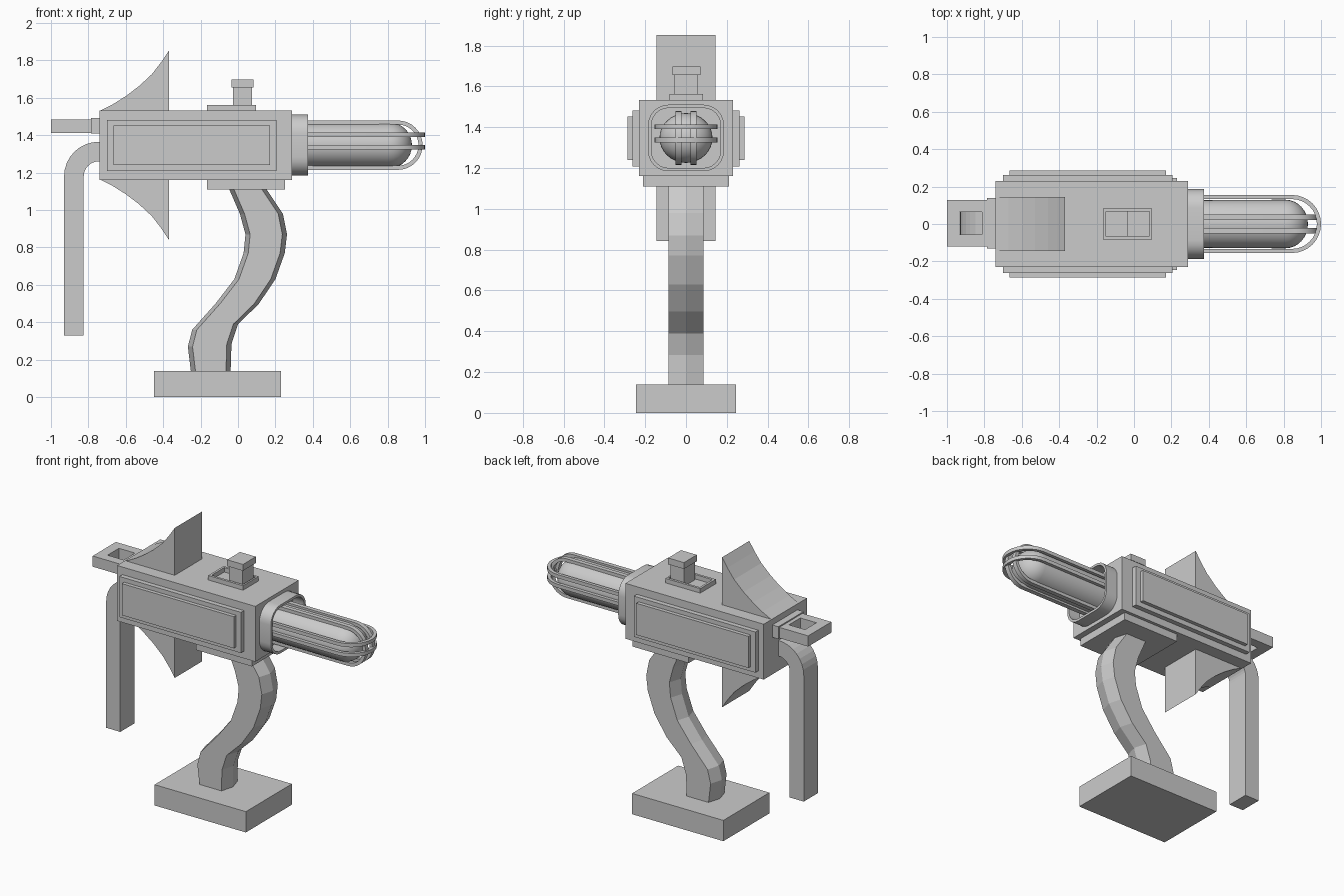
import bpy, bmesh
from math import sin, cos, pi, radians
from mathutils import Matrix

if "Cube" in bpy.data.objects:
    bpy.data.objects.remove(bpy.data.objects["Cube"])

CZ = 1.347  # height of the main axis


def finish(name, bm, smooth=False):
    bmesh.ops.recalc_face_normals(bm, faces=bm.faces)
    me = bpy.data.meshes.new(name)
    bm.to_mesh(me)
    bm.free()
    ob = bpy.data.objects.new(name, me)
    bpy.context.collection.objects.link(ob)
    if smooth:
        bpy.ops.object.select_all(action='DESELECT')
        ob.select_set(True)
        bpy.context.view_layer.objects.active = ob
        bpy.ops.object.shade_smooth_by_angle(angle=radians(30))
    return ob


def loft(name, rings, smooth=False, closed=False):
    """Skin a list of equal-length rings; cap the ends or close the loop."""
    bm = bmesh.new()
    vs = [[bm.verts.new(p) for p in r] for r in rings]
    n = len(vs[0])
    pairs = list(zip(vs, vs[1:])) + ([(vs[-1], vs[0])] if closed else [])
    for a, b in pairs:
        for i in range(n):
            j = (i + 1) % n
            bm.faces.new((a[i], a[j], b[j], b[i]))
    if not closed:
        bm.faces.new(vs[0])
        bm.faces.new(vs[-1])
    return finish(name, bm, smooth)


def box(name, x0, x1, y0, y1, z0, z1):
    ring = lambda z: [(x0, y0, z), (x1, y0, z), (x1, y1, z), (x0, y1, z)]
    return loft(name, [ring(z0), ring(z1)])


def frame(name, outer, inner, z0, z1):
    """Rectangular frame; outer and inner are (x0, x1, y0, y1)."""
    def ring(r, z):
        return [(r[0], r[2], z), (r[1], r[2], z), (r[1], r[3], z), (r[0], r[3], z)]
    return loft(name, [ring(outer, z0), ring(outer, z1), ring(inner, z1), ring(inner, z0)], closed=True)


# Main body with stepped side panels
box("body", -0.74, 0.29, -0.23, 0.23, 1.16, 1.533)
for side, s in (("front", -1), ("back", 1)):
    for part, x0, x1, z0, z1, y in (("panel_base", -0.70, 0.205, 1.208, 1.482, 0.262),
                                    ("panel_face", -0.665, 0.17, 1.24, 1.453, 0.287)):
        a, b = sorted((s * 0.2, s * y))
        box(f"{side}_{part}", x0, x1, a, b, z0, z1)

# Curved fins above and below
fin = [(-0.74, 0.183), (-0.67, 0.218), (-0.60, 0.262), (-0.53, 0.315),
       (-0.46, 0.38), (-0.41, 0.445), (-0.37, 0.505), (-0.37, 0.17), (-0.74, 0.17)]
for name, s in (("upper_fin", 1), ("lower_fin", -1)):
    loft(name, [[(x, y, CZ + s * z) for x, z in fin] for y in (-0.145, 0.145)])

# Stand: foot, mounting plate and S-shaped hexagonal stem
box("foot", -0.45, 0.23, -0.245, 0.245, 0, 0.14)
box("mount_plate", -0.167, 0.25, -0.21, 0.21, 1.11, 1.18)
stem = [(-0.25, 0.12, -0.04, 0.12), (-0.268, 0.27, -0.035, 0.283), (-0.245, 0.36, 0.0, 0.39),
        (-0.12, 0.50, 0.11, 0.497), (-0.02, 0.63, 0.20, 0.63), (0.03, 0.77, 0.25, 0.77),
        (0.04, 0.87, 0.262, 0.87), (0.01, 0.98, 0.24, 0.98), (-0.055, 1.13, 0.14, 1.13)]
rings = []
for lx, lz, rx, rz in stem:
    e, w = 0.025, 0.085
    rings.append([(lx, 0, lz), (lx + e, -w, lz), (rx - e, -w, rz),
                  (rx, 0, rz), (rx - e, w, rz), (lx + e, w, lz)])
loft("stem", rings)

# Top sight in a shallow tray
frame("sight_tray", (-0.165, 0.095, -0.082, 0.084), (-0.15, 0.083, -0.066, 0.068), 1.52, 1.563)
box("sight_post", -0.028, 0.075, -0.058, 0.06, 1.52, 1.66)
box("sight_cap", -0.034, 0.084, -0.067, 0.07, 1.655, 1.698)

# Rear loop and its bracket
box("rear_bracket", -0.785, -0.73, -0.13, 0.138, 1.41, 1.493)
frame("rear_loop", (-1.0, -0.77, -0.119, 0.128), (-0.932, -0.812, -0.057, 0.064), 1.413, 1.485)

# Hanging rear pipe with a quarter bend
def pipe_ring(x_out, z_out, x_in, z_in):
    return [(x_out, -0.075, z_out), (x_out, 0.075, z_out), (x_in, 0.075, z_in), (x_in, -0.075, z_in)]

pipe = [pipe_ring(-0.93, 0.33, -0.825, 0.33)]
for i in range(9):
    c, s = cos(i * pi / 16), sin(i * pi / 16)
    pipe.append(pipe_ring(-0.745 - 0.185 * c, 1.18 + 0.185 * s, -0.745 - 0.08 * c, 1.18 + 0.08 * s))
pipe.append(pipe_ring(-0.72, 1.365, -0.72, 1.26))
loft("rear_pipe", pipe)


# Rounded hollow collar
def rounded(x, hy, hz, r, n=6):
    pts = []
    for q, (sy, sz) in enumerate(((1, 1), (-1, 1), (-1, -1), (1, -1))):
        for i in range(n + 1):
            a = (q + i / n) * pi / 2
            pts.append((x, sy * (hy - r) + r * cos(a), CZ + sz * (hz - r) + r * sin(a)))
    return pts

loft("collar", [rounded(0.28, 0.186, 0.163, 0.10), rounded(0.375, 0.186, 0.163, 0.10),
                rounded(0.375, 0.17, 0.147, 0.085), rounded(0.28, 0.17, 0.147, 0.085)],
     smooth=True, closed=True)

# Glowing-tube style core with a domed tip
bm = bmesh.new()
bmesh.ops.create_uvsphere(bm, u_segments=32, v_segments=16, radius=1,
                          matrix=Matrix.Rotation(pi / 2, 4, 'Y'))
for v in bm.verts:
    x = 0.27 if v.co.x < -1e-4 else 0.81 + 0.12 * v.co.x
    v.co = (x, 0.13 * v.co.y, CZ + 0.122 * v.co.z)
finish("core", bm, smooth=True)


# Cage of U-shaped bars around the core
def hoop(name, radius, cx, to3d, w=0.015, t=0.022, n=16):
    path = [(0.27, -1, 0.0)] + [(cx, sin(a), cos(a)) for a in
                               (-pi / 2 + pi * i / n for i in range(n + 1))] + [(0.27, 1, 0.0)]
    rings = []
    for x, s, c in path:
        outer, inner = (x + radius * c, radius * s), (x + (radius - t) * c, (radius - t) * s)
        rings.append([to3d(*outer, -w), to3d(*outer, w), to3d(*inner, w), to3d(*inner, -w)])
    loft(name, rings, smooth=True)

for i, y in enumerate((-0.036, 0.036)):
    hoop(f"vertical_cage_bar_{i + 1}", 0.132, 0.855, lambda x, u, o, y=y: (x, y + o, CZ + u))
for i, z in enumerate((1.337, 1.402)):
    hoop(f"horizontal_cage_bar_{i + 1}", 0.155, 0.845, lambda x, u, o, z=z: (x, u, z + o), w=0.012)
